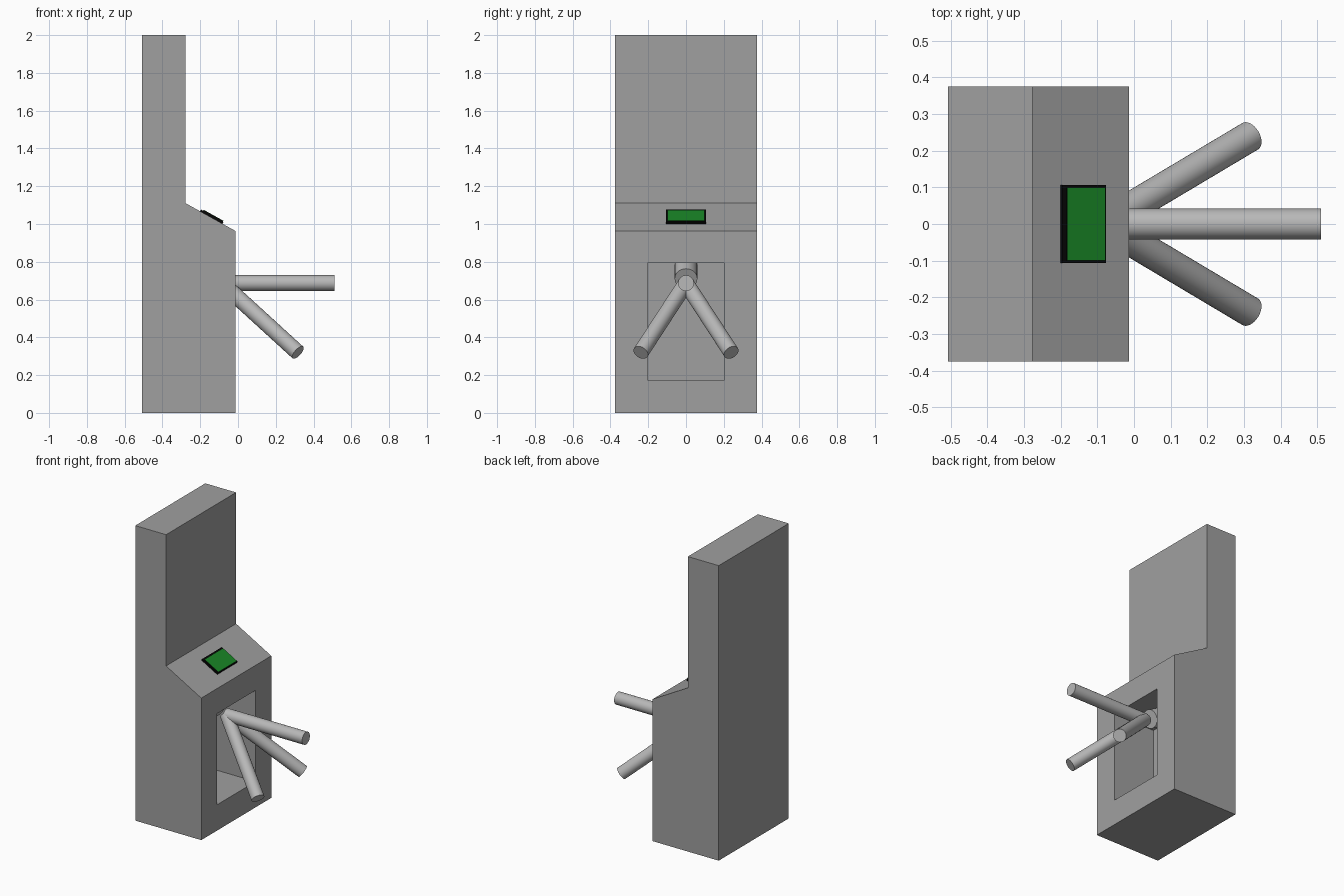
import bpy, bmesh
from math import radians, sin, cos, atan2
from mathutils import Vector, Matrix

if "Cube" in bpy.data.objects:
    bpy.data.objects.remove(bpy.data.objects["Cube"])


def link(name, bm, color):
    bmesh.ops.recalc_face_normals(bm, faces=bm.faces[:])
    mesh = bpy.data.meshes.new(name)
    bm.to_mesh(mesh)
    bm.free()
    ob = bpy.data.objects.new(name, mesh)
    bpy.context.collection.objects.link(ob)
    mat = bpy.data.materials.get(color[0])
    if not mat:
        mat = bpy.data.materials.new(color[0])
        mat.diffuse_color = (*color[1], 1)
        mat.use_nodes = True
        mat.node_tree.nodes["Principled BSDF"].inputs["Base Color"].default_value = mat.diffuse_color
    mesh.materials.append(mat)
    return ob


def box(name, size, matrix, color):
    bm = bmesh.new()
    bmesh.ops.create_cube(bm, size=1, matrix=matrix @ Matrix.Diagonal((*size, 1)))
    return link(name, bm, color)


def rod(name, start, end, radius, color):
    d = end - start
    m = Matrix.Translation((start + end) / 2) @ d.to_track_quat('Z', 'Y').to_matrix().to_4x4()
    bm = bmesh.new()
    bmesh.ops.create_cone(bm, cap_ends=True, segments=32, radius1=radius,
                          radius2=radius, depth=d.length, matrix=m)
    ob = link(name, bm, color)
    bpy.context.view_layer.objects.active = ob
    ob.select_set(True)
    bpy.ops.object.shade_smooth_by_angle(angle=radians(35))
    ob.select_set(False)
    return ob


dark_grey = ("dark_grey", (0.35, 0.35, 0.35))
steel = ("steel", (0.48, 0.48, 0.48))
black = ("black", (0.002, 0.002, 0.002))
green = ("green", (0.01, 0.24, 0.02))

# cabinet: side profile extruded across the width
top_back, low_front = (-0.277, 1.11), (-0.013, 0.963)
profile = [(-0.508, 0), (-0.013, 0), low_front, top_back, (-0.277, 2), (-0.508, 2)]
bm = bmesh.new()
face = bm.faces.new([bm.verts.new((x, -0.375, z)) for x, z in profile])
ext = bmesh.ops.extrude_face_region(bm, geom=[face])
bmesh.ops.translate(bm, vec=(0, 0.75, 0),
                    verts=[v for v in ext['geom'] if isinstance(v, bmesh.types.BMVert)])
cabinet = link("cabinet", bm, dark_grey)

# recess in the front of the cabinet
cutter = box("recess_cutter", (0.43, 0.41, 0.618), Matrix.Translation((-0.115, 0, 0.484)), dark_grey)
cutter.hide_render = True
mod = cabinet.modifiers.new("recess", 'BOOLEAN')
mod.operation, mod.solver, mod.object = 'DIFFERENCE', 'EXACT', cutter
bpy.context.view_layer.objects.active = cabinet
bpy.ops.object.modifier_apply(modifier=mod.name)
bpy.data.objects.remove(cutter)

# tilted reader on the sloped ledge: frame, riser, green screen
rise, run = top_back[1] - low_front[1], low_front[0] - top_back[0]
cx = -0.141
cz = low_front[1] + (low_front[0] - cx) * rise / run
slope = Matrix.Translation((cx, 0, cz)) @ Matrix.Rotation(atan2(rise, run), 4, 'Y')


def plate(name, length, width, shift, z0, z1, color):
    box(name, (length, width, z1 - z0),
        slope @ Matrix.Translation((shift, 0, (z0 + z1) / 2)), color)


plate("screen_frame", 0.136, 0.212, 0, -0.004, 0.010, black)
plate("screen_riser", 0.119, 0.198, 0.004, 0.008, 0.015, black)
plate("screen", 0.119, 0.198, 0.004, 0.015, 0.016, green)

# tripod: three arms spaced evenly round a tilted axis
apex = Vector((-0.085, 0, 0.687))
angle = radians(27.7)
axis = Vector((cos(angle), 0, -sin(angle)))
for i, side in enumerate(("upper_arm", "left_arm", "right_arm")):
    d = Matrix.Rotation(radians(120 * i), 3, axis) @ Vector((1, 0, 0))
    rod(side, apex, apex + d * 0.595, 0.042, steel)

# hub running back into the recess
rod("hub", apex - axis * 0.05, apex - axis * 0.29, 0.06, steel)
